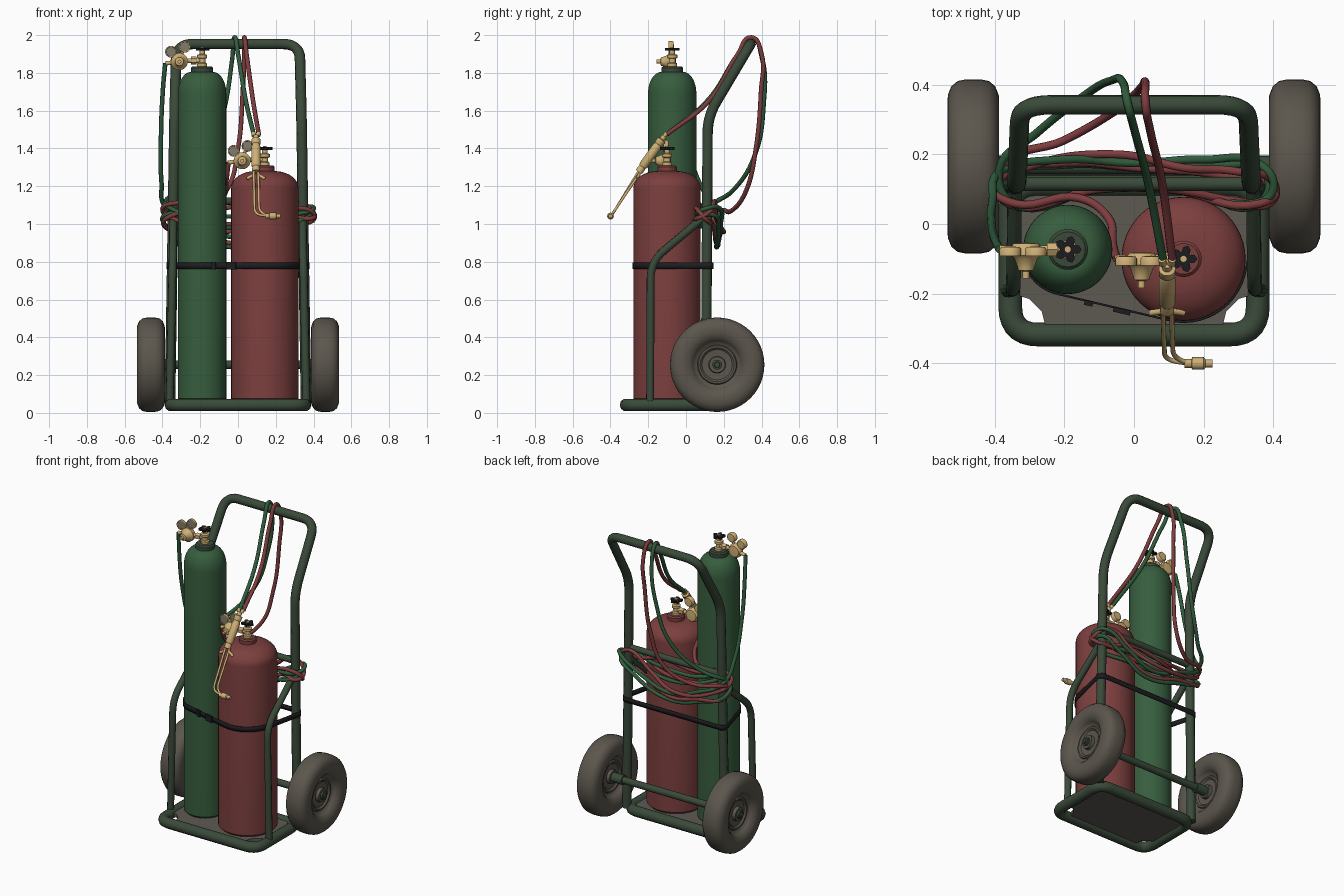
import bpy, bmesh, math
from mathutils import Vector, geometry

if "Cube" in bpy.data.objects:
    bpy.data.objects.remove(bpy.data.objects["Cube"])


def mat(name, r, g, b):
    m = bpy.data.materials.new(name)
    m.diffuse_color = (r, g, b, 1)
    m.use_nodes = True
    m.node_tree.nodes["Principled BSDF"].inputs["Base Color"].default_value = m.diffuse_color
    return m


GREEN = mat("cylinder green", 0.038, 0.110, 0.048)
RED = mat("cylinder red", 0.200, 0.050, 0.048)
FRAME = mat("frame green", 0.042, 0.068, 0.042)
TIRE = mat("tire rubber", 0.105, 0.093, 0.074)
BRASS = mat("brass", 0.62, 0.43, 0.18)
BLACK = mat("strap black", 0.012, 0.012, 0.014)
PLATE = mat("plate grey", 0.110, 0.100, 0.085)
HOSE_G = mat("hose green", 0.030, 0.105, 0.045)
HOSE_R = mat("hose red", 0.210, 0.045, 0.048)
FACE = mat("gauge face", 0.22, 0.20, 0.15)


def link(name, mesh, m):
    ob = bpy.data.objects.new(name, mesh)
    bpy.context.collection.objects.link(ob)
    mesh.materials.clear()
    mesh.materials.append(m)
    return ob


def from_bm(name, bm, m):
    bmesh.ops.recalc_face_normals(bm, faces=bm.faces)
    mesh = bpy.data.meshes.new(name)
    bm.to_mesh(mesh)
    bm.free()
    return link(name, mesh, m)


def lathe(name, prof, m, loc, axis=(0, 0, 1), n=32):
    """Spin a (radius, height) profile round an axis."""
    bm = bmesh.new()
    rings = []
    for r, h in prof:
        if r == 0:
            rings.append([bm.verts.new((0, 0, h))] * n)
        else:
            rings.append([bm.verts.new((r * math.cos(math.tau * i / n), r * math.sin(math.tau * i / n), h))
                          for i in range(n)])
    for a, b in zip(rings, rings[1:]):
        for i in range(n):
            j = (i + 1) % n
            bm.faces.new(list(dict.fromkeys((a[i], a[j], b[j], b[i]))))
    q = Vector((0, 0, 1)).rotation_difference(Vector(axis))
    bmesh.ops.transform(bm, matrix=q.to_matrix().to_4x4(), verts=bm.verts)
    bmesh.ops.translate(bm, vec=loc, verts=bm.verts)
    return from_bm(name, bm, m)


def rod(name, a, b, r, m, n=16):
    a, b = Vector(a), Vector(b)
    h = (b - a).length
    return lathe(name, [(0, 0), (r, 0), (r, h), (0, h)], m, a, b - a, n)


def fillet(pts, rad, closed=False):
    """Round the corners of a polyline."""
    pts = [Vector(p) for p in pts]
    out, n = [], len(pts)
    for i, p in enumerate(pts):
        if not closed and i in (0, n - 1):
            out.append(p)
            continue
        a = p + (pts[i - 1] - p).normalized() * rad
        b = p + (pts[(i + 1) % n] - p).normalized() * rad
        out += [a * (1 - t) ** 2 + p * 2 * t * (1 - t) + b * t * t for t in (k / 7 for k in range(8))]
    return out


def tube(name, pts, r, m, closed=False, smooth=False):
    cu = bpy.data.curves.new(name, 'CURVE')
    cu.dimensions = '3D'
    cu.bevel_depth, cu.bevel_resolution, cu.use_fill_caps = r, 3, True
    cu.resolution_u = 8
    sp = cu.splines.new('BEZIER' if smooth else 'POLY')
    dst = sp.bezier_points if smooth else sp.points
    dst.add(len(pts) - 1)
    for d, p in zip(dst, pts):
        if smooth:
            d.co = p
            d.handle_left_type = d.handle_right_type = 'AUTO'
        else:
            d.co = (*p, 1)
    sp.use_cyclic_u = closed
    tmp = bpy.data.objects.new("tmp", cu)
    bpy.context.collection.objects.link(tmp)
    mesh = bpy.data.meshes.new_from_object(tmp.evaluated_get(bpy.context.evaluated_depsgraph_get()))
    bpy.data.objects.remove(tmp)
    return link(name, mesh, m)


def prism(name, outline, z0, z1, m):
    bm = bmesh.new()
    f = bm.faces.new([bm.verts.new((x, y, z0)) for x, y in outline])
    up = bmesh.ops.extrude_face_region(bm, geom=[f])
    bmesh.ops.translate(bm, vec=(0, 0, z1 - z0), verts=[v for v in up["geom"] if isinstance(v, bmesh.types.BMVert)])
    return from_bm(name, bm, m)


# base frame and floor plate with clipped front corners
tube("base_frame", fillet([(-.355, -.317, .042), (.355, -.317, .042), (.355, .11, .042), (-.355, .11, .042)],
                          .08, True), .034, FRAME, True)
prism("base_plate", [(-.35, .11), (-.35, -.2), (-.3, -.215), (-.265, -.25), (-.25, -.31),
                     (.25, -.31), (.265, -.25), (.3, -.215), (.35, -.2), (.35, .11)], .035, .06, PLATE)

# back posts and handle in one bent tube
half = [(.36, .105, .05), (.336, .115, 1.57), (.326, .342, 1.953)]
path = [(-x, y, z) for x, y, z in half] + half[::-1]
tube("handle_frame", fillet(path, .09), .028, FRAME)
rod("upper_crossbar", (-.34, .115, 1.12), (.34, .115, 1.12), .02, FRAME)
rod("axle", (-.47, .165, .255), (.47, .165, .255), .022, FRAME)

# front legs and wheels, mirrored
for s, side in ((-1, "left"), (1, "right")):
    tube(side + "_front_leg", fillet([(s * .362, -.19, .05), (s * .346, -.187, .8), (s * .342, .1, 1.04)], .09),
         .021, FRAME)
    c = (s * .461, .165, .255)
    tire = [(.13, .05), (.145, .066), (.175, .074), (.205, .073), (.23, .063), (.245, .045), (.25, .02)]
    lathe(side + "_tire", [(r, -h) for r, h in tire] + tire[::-1], TIRE, c, (s, 0, 0), 48)
    rim = [(.132, .052), (.122, .035), (.105, .028), (.1, .036), (.09, .036), (.08, .026), (.045, .024),
           (.042, .045), (0, .045)]
    lathe(side + "_rim", [(r, -h) for r, h in rim[::-1]] + rim, TIRE, c, (s, 0, 0), 40)
    lathe(side + "_hub_cap", [(.026, .04), (.026, .058), (.016, .06), (.014, .068), (0, .068)],
          FRAME, c, (s, 0, 0), 20)
    rod(side + "_axle_sleeve", (s * .34, .165, .255), (s * .42, .165, .255), .031, FRAME, 20)


# gas cylinders
def bottle(name, x, y, r, z0, shoulder, top, neck, m, collar):
    prof = [(0, z0), (r - .015, z0), (r, z0 + .015)]
    for i in range(11):
        a = math.pi / 2 * i / 10
        prof.append((neck + (r - neck) * math.cos(a), shoulder + (top - shoulder) * math.sin(a)))
    lathe(name, prof + [(0, top)], m, (x, y, 0), n=48)
    lathe(name + "_collar", [(neck, top - .02), (neck, top + .022), (neck - .008, top + .03), (0, top + .03)],
          collar, (x, y, 0))


bottle("green_cylinder", -.19, -.073, .128, .06, 1.69, 1.805, .058, GREEN, FRAME)
bottle("red_cylinder", .142, -.1, .178, .06, 1.19, 1.28, .052, RED, RED)


# valve, star knob, regulator and two gauges
def regulator(tag, x, y, z):
    lathe(tag + "_valve", [(.026, -.01), (.026, .02), (.018, .025), (.018, .045), (.027, .05), (.027, .065),
                           (.014, .07), (.014, .1), (0, .1)], BRASS, (x, y, z), n=16)
    star = [(x + r * math.cos(math.tau * i / 20), y + r * math.sin(math.tau * i / 20))
            for i in range(20) for r in [(.04, .034, .022, .034)[i % 4]]]
    prism(tag + "_knob", star, z + .088, z + .102, BLACK)
    rod(tag + "_knob_nut", (x, y, z + .1), (x, y, z + .108), .01, BRASS)
    rod(tag + "_inlet", (x, y, z + .035), (x - .12, y, z + .035), .012, BRASS)
    rod(tag + "_inlet_nut", (x - .03, y, z + .035), (x - .06, y, z + .035), .021, BRASS, 6)
    rod(tag + "_outlet", (x - .12, y, z + .03), (x - .195, y, z + .02), .011, BRASS)
    lathe(tag + "_regulator_body", [(0, -.025), (.036, -.022), (.045, -.01), (.045, .012), (.034, .02), (.024, .045),
                                    (.022, .055), (.01, .058), (.01, .078), (0, .078)], BRASS,
          (x - .12, y - .005, z + .03), (0, -1, 0), 24)
    for i, (dx, dz) in enumerate(((-.092, .108), (-.165, .082))):
        c = Vector((x + dx, y - .005, z + dz))
        rod(f"{tag}_gauge_stem_{i}", (x - .12, y, z + .04), c, .008, BRASS, 10)
        lathe(f"{tag}_gauge_{i}", [(0, -.014), (.026, -.012), (.031, -.006), (.031, .014), (.026, .014), (.025, .01),
                                   (0, .01)], BRASS, c, (0, -1, 0), 24)
        rod(f"{tag}_gauge_face_{i}", c + Vector((0, -.009, 0)), c + Vector((0, -.012, 0)), .025, FACE, 24)


regulator("green", -.19, -.073, 1.83)
regulator("red", .142, -.1, 1.305)

# strap round cylinders and posts, found as a convex outline
ring = [Vector((cx + r * math.cos(math.tau * i / 48), cy + r * math.sin(math.tau * i / 48)))
        for cx, cy, r in ((-.19, -.073, .131), (.142, -.1, .181), (-.345, .112, .03), (.345, .112, .03))
        for i in range(48)]
hull = [ring[i] for i in geometry.convex_hull_2d(ring)]
bm = bmesh.new()
lo = [bm.verts.new((p.x, p.y, .763)) for p in hull]
hi = [bm.verts.new((p.x, p.y, .795)) for p in hull]
for i in range(len(hull)):
    j = (i + 1) % len(hull)
    bm.faces.new((lo[i], lo[j], hi[j], hi[i]))
strap = from_bm("strap", bm, BLACK)
sol = strap.modifiers.new("thickness", 'SOLIDIFY')
sol.thickness, sol.offset = .006, 0
for name, x, w in (("strap_buckle", -.035, .05), ("strap_clip", -.13, .025)):
    bm = bmesh.new()
    bmesh.ops.create_cube(bm, size=1)
    bmesh.ops.scale(bm, vec=(w, .014, .042), verts=bm.verts)
    ob = from_bm(name, bm, BLACK)
    ob.location = (x, -.25 - .236 * (x + .035), .779)
    ob.rotation_euler.z = -.23

# cutting torch
A, B = Vector((.095, -.115, 1.465)), Vector((.095, -.25, 1.275))
lathe("torch_handle", [(0, 0), (.014, 0), (.014, .02), (.024, .024), (.024, .05), (.02, .055), (.024, .07),
                       (.024, .19), (.018, .2), (.02, .21), (.02, .232), (0, .232)], BRASS, A, B - A, 20)
for i, (dx, dy) in enumerate(((-.012, 0), (.012, .012))):
    tube(f"torch_pipe_{i}", fillet([(.095 + dx, -.25 + dy, 1.28), (.1 + dx, -.39 + dy * .5, 1.05 + dy),
                                    (.16, -.4, 1.042)], .04), .007, BRASS)
    rod(f"torch_valve_{i}", (.095 + dx, -.25, 1.26), (.095 + dx * 4, -.255, 1.24), .009, BRASS, 10)
    rod(f"torch_inlet_{i}", A - (B - A) * .1 + Vector((dx * 1.2, 0, 0)), A + Vector((dx, 0, 0)), .011, BRASS, 12)
lathe("torch_tip", [(0, 0), (.013, 0), (.013, .02), (.018, .022), (.018, .055), (.012, .06), (.011, .08), (0, .08)],
      BRASS, (.145, -.4, 1.042), (1, 0, 0), 12)

# hoses: regulator, coil round the posts, over the handle, torch
tube("green_hose", [
    (-.385, -.073, 1.85), (-.397, -.05, 1.72), (-.408, .0, 1.45), (-.405, .07, 1.22), (-.385, .15, 1.09),
    (-.2, .185, .99), (0, .175, .93), (.2, .185, 1.0), (.37, .165, 1.09), (.4, .1, 1.08), (.35, .06, 1.06),
    (.14, .1, 1.05), (-.1, .1, 1.04), (-.34, .06, 1.06), (-.4, .12, 1.02), (-.2, .17, .92), (.05, .16, .88),
    (.25, .17, .97), (.38, .14, 1.05), (.36, .06, 1.03), (.14, .1, .98), (-.1, .1, .99), (-.35, .06, 1.08),
    (-.385, .16, 1.12), (-.28, .26, 1.19), (-.14, .37, 1.38), (-.07, .41, 1.62), (-.03, .402, 1.88),
    (-.018, .345, 1.988), (.0, .275, 1.9), (.04, .12, 1.66), (.083, -.1, 1.475)], .012, HOSE_G, smooth=True)
tube("red_hose", [
    (-.05, -.1, 1.325), (-.06, -.06, 1.24), (-.075, .02, 1.15), (-.16, .075, 1.1), (-.34, .058, 1.11),
    (-.4, .1, 1.08), (-.3, .165, 1.0), (-.05, .2, .96), (.15, .16, 1.03), (.3, .15, 1.12), (.4, .12, 1.06),
    (.39, .06, 1.03), (.3, .065, 1.04), (.1, .1, 1.1), (-.1, .1, 1.08), (-.36, .058, 1.04), (-.39, .13, .99),
    (-.2, .175, .94), (.02, .16, .9), (.25, .14, 1.0), (.405, .1, 1.03), (.36, .058, 1.08), (.1, .1, 1.01),
    (-.1, .1, 1.0), (-.35, .06, 1.03), (-.38, .16, 1.07), (-.2, .24, 1.07), (-.06, .32, 1.18), (.0, .37, 1.4),
    (.025, .397, 1.7), (.033, .4, 1.9), (.033, .345, 1.988), (.045, .275, 1.9), (.08, .12, 1.65),
    (.11, -.1, 1.475)], .012, HOSE_R, smooth=True)

# smooth shading with hard edges kept
bpy.ops.object.select_all(action='SELECT')
bpy.context.view_layer.objects.active = strap
bpy.ops.object.shade_smooth_by_angle(angle=math.radians(40))
